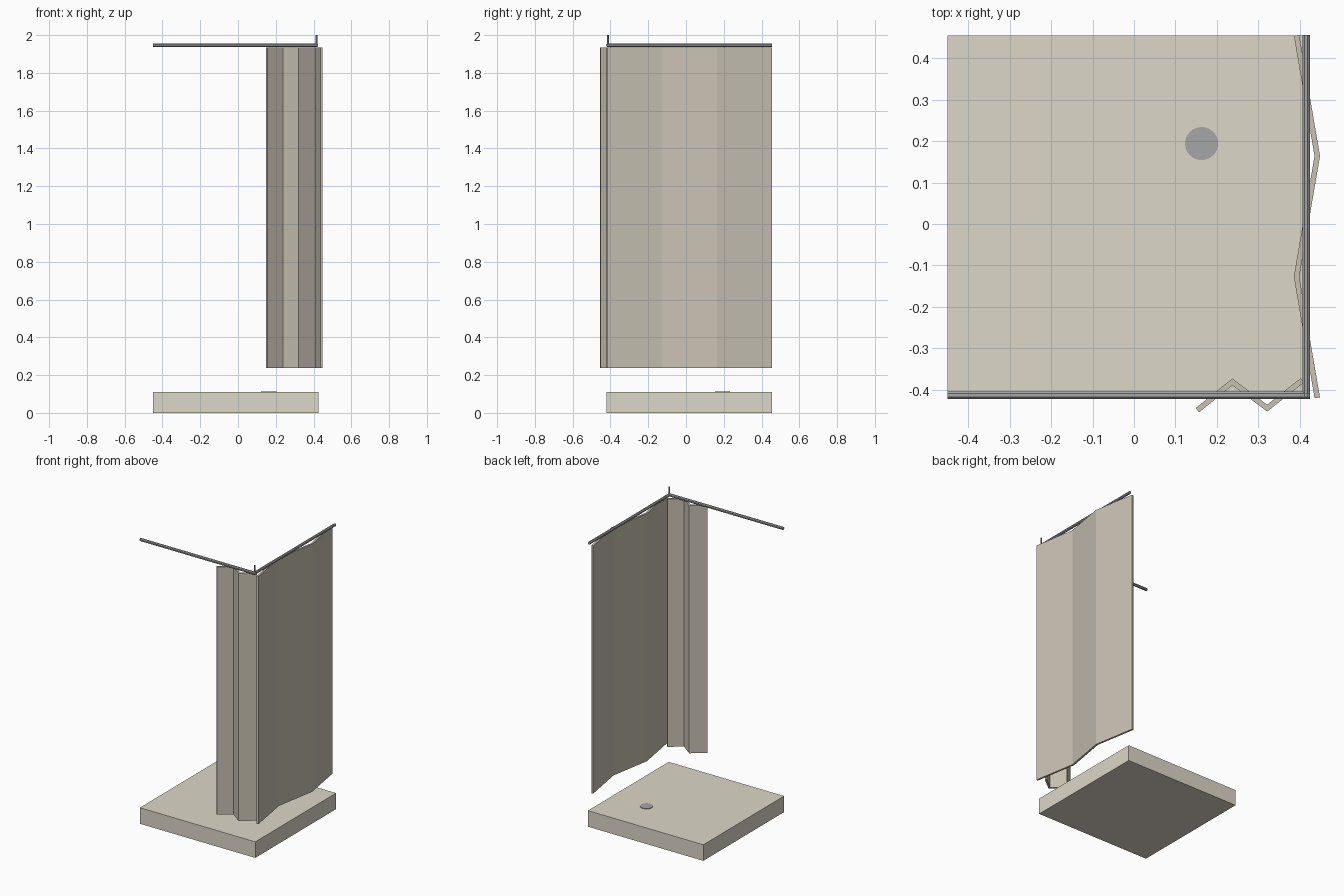
import bpy, bmesh, math
from mathutils import Vector

if "Cube" in bpy.data.objects:
    bpy.data.objects.remove(bpy.data.objects["Cube"])


def material(name, rgb):
    m = bpy.data.materials.new(name)
    m.diffuse_color = (*rgb, 1)
    m.use_nodes = True
    m.node_tree.nodes["Principled BSDF"].inputs["Base Color"].default_value = m.diffuse_color
    return m


TRAY = material("tray_beige", (0.72, 0.68, 0.58))
CLOTH = material("curtain_beige", (0.58, 0.54, 0.45))
METAL = material("metal_grey", (0.38, 0.38, 0.38))


def sweep(name, path, profile, mat):
    """Sweep a closed (side offset, z) profile along a flat path with mitred corners."""
    pts = [Vector(p) for p in path]
    dirs = [(b - a).normalized() for a, b in zip(pts, pts[1:])]
    norms = [Vector((d.y, -d.x)) for d in dirs]
    bm = bmesh.new()
    rings = []
    for i, p in enumerate(pts):
        a, b = norms[max(i - 1, 0)], norms[min(i, len(norms) - 1)]
        n = (a + b) / (1 + a.dot(b))
        rings.append([bm.verts.new((*(p + n * o), z)) for o, z in profile])
    k = len(profile)
    for r, s in zip(rings, rings[1:]):
        for j in range(k):
            bm.faces.new((r[j], r[(j + 1) % k], s[(j + 1) % k], s[j]))
    bm.faces.new(rings[0])
    bm.faces.new(rings[-1])
    bmesh.ops.recalc_face_normals(bm, faces=bm.faces)
    me = bpy.data.meshes.new(name)
    bm.to_mesh(me)
    bm.free()
    ob = bpy.data.objects.new(name, me)
    bpy.context.collection.objects.link(ob)
    me.materials.append(mat)
    return ob


def cylinder(name, x, y, z0, z1, radius, sides):
    bpy.ops.mesh.primitive_cylinder_add(vertices=sides, radius=radius, depth=z1 - z0,
                                        location=(x, y, (z0 + z1) / 2))
    ob = bpy.context.object
    ob.name = name
    ob.data.materials.append(METAL)
    return ob


# Shower tray
bpy.ops.mesh.primitive_cube_add(size=1, location=(-0.0125, 0.0175, 0.055))
tray = bpy.context.object
tray.name = "shower_tray"
tray.scale = (0.875, 0.875, 0.11)
tray.data.materials.append(TRAY)

# Drain cover
cylinder("drain_cover", 0.163, 0.194, 0.106, 0.113, 0.04, 24)

# L-shaped curtain rail with an octagonal section
octagon = [(0.01 * math.cos(math.pi * (i + 0.5) / 4), 1.946 + 0.01 * math.sin(math.pi * (i + 0.5) / 4))
           for i in range(8)]
sweep("curtain_rail", [(-0.45, -0.413), (0.415, -0.413), (0.415, 0.456)], octagon, METAL)

# Ceiling support at the rail corner
cylinder("ceiling_support", 0.415, -0.413, 1.946, 2.0, 0.005, 8)

# Pleated curtains
T = 0.0065
sheet = [(-T, 0.237), (T, 0.237), (T, 1.935), (-T, 1.935)]
sweep("front_curtain", [(0.153, -0.449), (0.237, -0.381), (0.321, -0.444), (0.406, -0.377)],
      sheet, CLOTH)
sweep("side_curtain", [(0.442, -0.419), (0.392, -0.127), (0.442, 0.164), (0.392, 0.455)],
      sheet, CLOTH)
